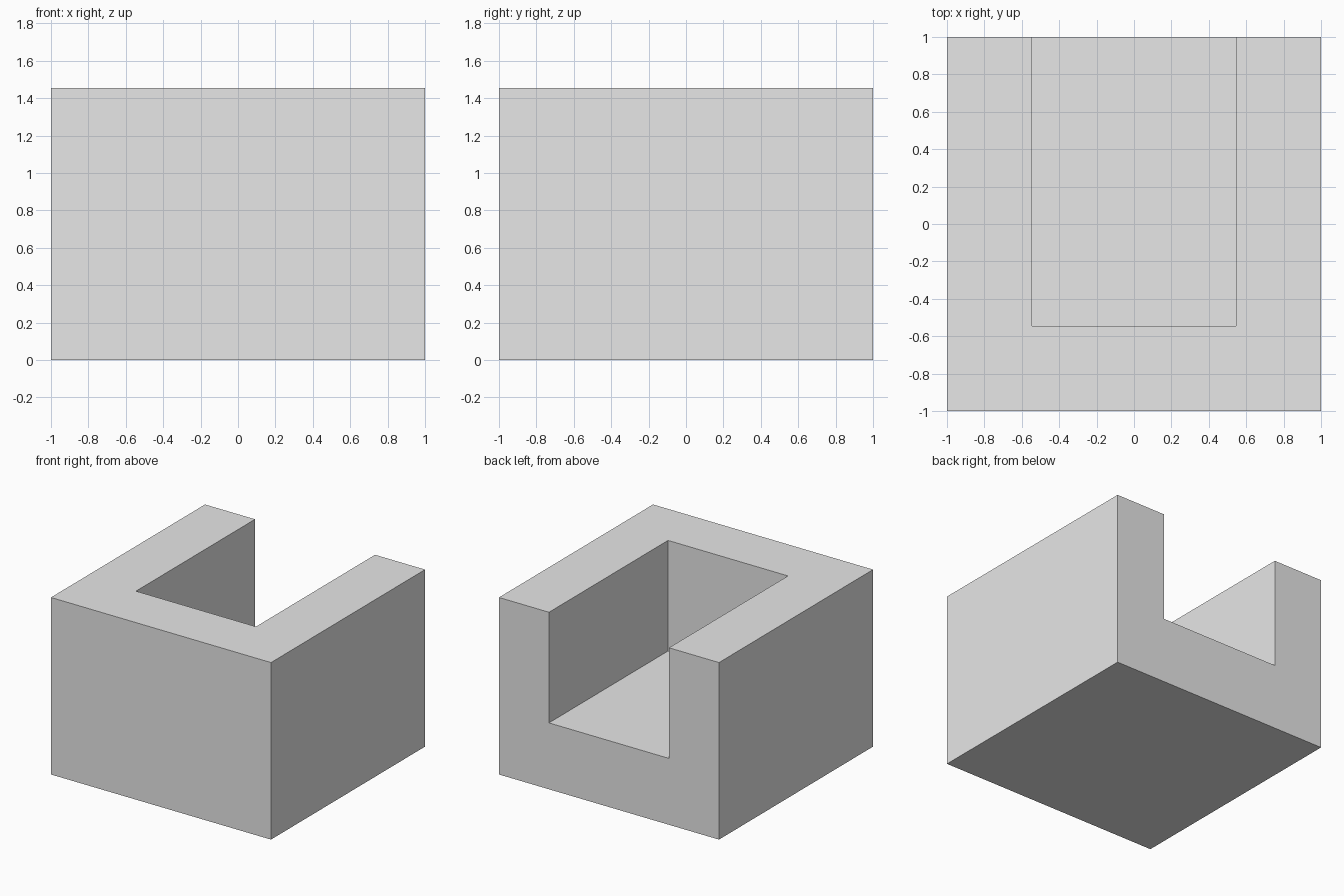
import bpy

WIDTH = 2.0
HEIGHT = 16 / 11
WALL = 5 / 11       # thickness of the front and side walls
FLOOR = 6 / 11      # height of the pocket floor

start_cube = bpy.data.objects.get("Cube")
if start_cube:
    bpy.data.objects.remove(start_cube, do_unlink=True)


def add_box(name, low, high):
    """Add an axis-aligned box spanning two opposite corners."""
    centre = [(a + b) / 2 for a, b in zip(low, high)]
    bpy.ops.mesh.primitive_cube_add(size=1, location=centre)
    box = bpy.context.object
    box.name = name
    box.scale = [b - a for a, b in zip(low, high)]
    bpy.ops.object.transform_apply(location=True, rotation=False, scale=True)
    return box


# Plain grey material
grey = bpy.data.materials.new("light_grey")
grey.use_nodes = True
colour = (0.8, 0.8, 0.8, 1)
grey.diffuse_color = colour
grey.node_tree.nodes["Principled BSDF"].inputs["Base Color"].default_value = colour

# Solid block
half = WIDTH / 2
block = add_box("notched_block", (-half, -half, 0), (half, half, HEIGHT))
block.data.materials.append(grey)

# Pocket, open at the top and the back
inner = half - WALL
cutter = add_box("pocket_cutter", (-inner, -inner, FLOOR),
                 (inner, half + WALL, HEIGHT + WALL))
cutter.data.materials.append(grey)
cutter.hide_render = True

cut = block.modifiers.new("pocket", 'BOOLEAN')
cut.operation = 'DIFFERENCE'
cut.solver = 'EXACT'
cut.object = cutter
bpy.context.view_layer.objects.active = block
bpy.ops.object.modifier_apply(modifier=cut.name)
bpy.data.objects.remove(cutter, do_unlink=True)
